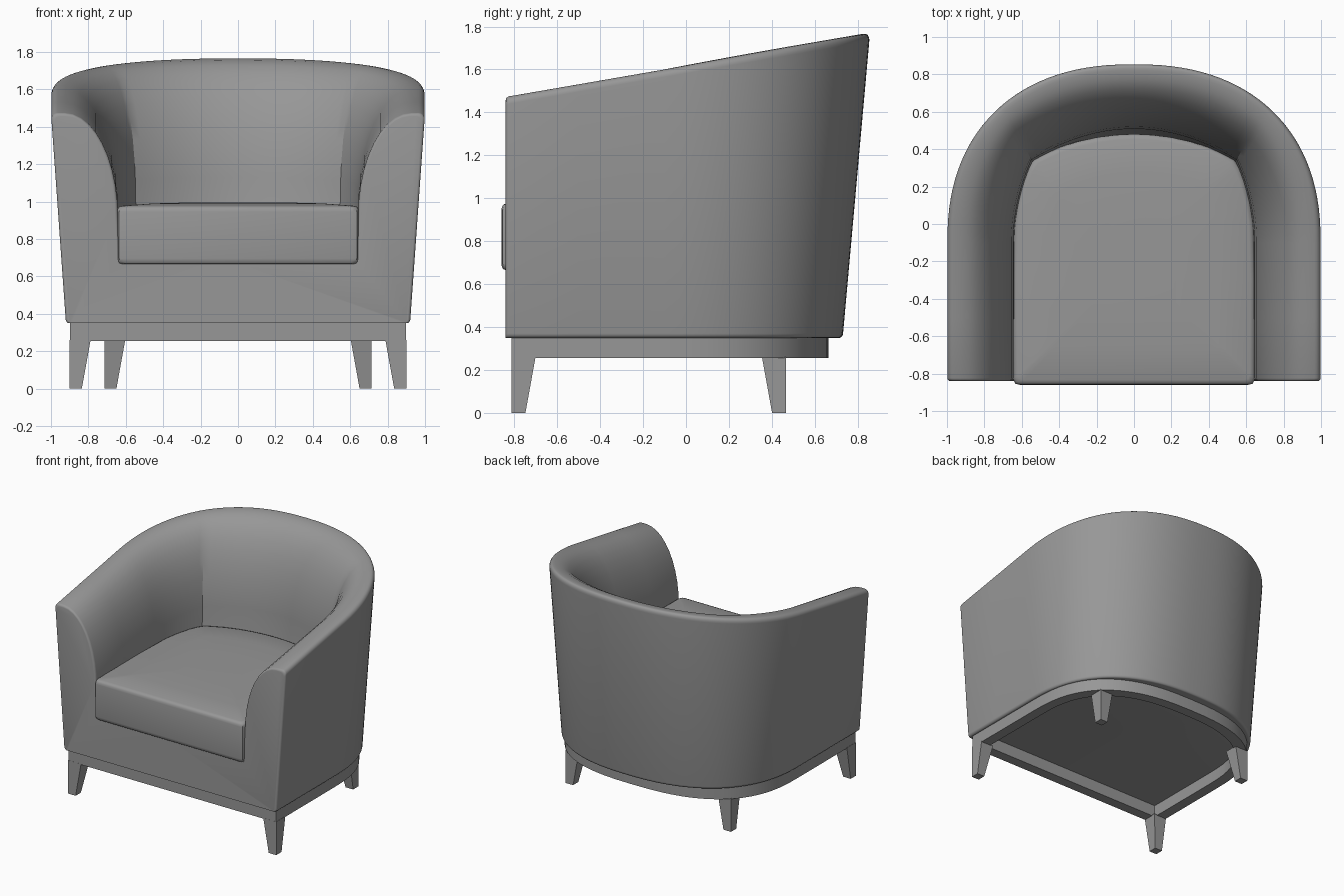
import bpy, bmesh, math

if "Cube" in bpy.data.objects:
    bpy.data.objects.remove(bpy.data.objects["Cube"])

grey = bpy.data.materials.new("dark_grey")
grey.diffuse_color = (0.31, 0.31, 0.31, 1)
grey.use_nodes = True
grey.node_tree.nodes["Principled BSDF"].inputs["Base Color"].default_value = grey.diffuse_color


def lerp(p, q, t):
    return tuple(a + (b - a) * t for a, b in zip(p, q))


def finish(bm, name, smooth=30):
    bmesh.ops.remove_doubles(bm, verts=bm.verts[:], dist=1e-4)
    bmesh.ops.recalc_face_normals(bm, faces=bm.faces[:])
    me = bpy.data.meshes.new(name)
    bm.to_mesh(me)
    bm.free()
    me.materials.append(grey)
    ob = bpy.data.objects.new(name, me)
    bpy.context.collection.objects.link(ob)
    bpy.ops.object.select_all(action='DESELECT')
    ob.select_set(True)
    bpy.context.view_layer.objects.active = ob
    if smooth:
        bpy.ops.object.shade_smooth_by_angle(angle=math.radians(smooth))
    return ob


def loft(bm, rings, closed):
    """Bridge successive point rings with quads."""
    vs = [[bm.verts.new(p) for p in r] for r in rings]
    n = len(vs[0])
    for a, b in zip(vs, vs[1:]):
        for i in range(n if closed else n - 1):
            j = (i + 1) % n
            bm.faces.new((a[i], a[j], b[j], b[i]))
    return vs


Y0 = -0.1  # where the straight arms turn into the rounded back


def rounded(deg, a, b, n):
    """Superellipse plan curve, 0 = side, 90 = middle of the back."""
    t = math.radians(deg)
    return (a * abs(math.cos(t)) ** (2 / n), Y0 + b * abs(math.sin(t)) ** (2 / n))


def inner(deg):
    """Inside wall plan: arm, then a crease at 48 degrees, then the back."""
    if deg <= 48:
        s = deg / 48
        return (0.642 - 0.095 * s * s, Y0 + 0.44 * s)
    x = 0.547 * (90 - deg) / 42
    return (x, 0.505 - 0.165 * (x / 0.547) ** 2)


# Body: tub shell and seat base as one half, mirrored
def section(top, bot, inn, e=0.0):
    zt = 1.472 + (top[1] + 0.84) * 0.173 - e
    z0 = 0.35
    back = min(max((top[1] - Y0) / 0.957, 0), 1)

    def at(t, z):
        o = lerp(bot, top, (z - z0) / (zt - z0))
        return (*lerp(o, inn, t), z)

    mid = min(inn[1], 0.3)
    pts = [(0, mid, z0)]
    for k in range(5):                       # rounded bottom edge
        f = math.radians(22.5 * k)
        pts.append(at(0.06 * (1 - math.sin(f)), z0 + 0.02 * (1 - math.cos(f))))
    edge = 0.1 - 0.04 * back
    for k in range(6):                       # rounded outer top edge
        f = math.radians(18 * k)
        pts.append(at(edge * (1 - math.cos(f)), zt - 0.035 * (1 - math.sin(f))))
    drop = 0.55 * (zt - 0.67) / 0.8
    start = 0.2 - 0.1 * back
    for k in range(11):                      # roll down to the inside wall
        f = math.radians(9 * k)
        pts.append((*lerp(top, inn, start + (1 - start) * math.sin(f)), zt - drop * (1 - math.cos(f))))
    pts.append((*lerp(top, inn, 1.04 + 0.1 * back), 0.67))
    pts.append((0, mid, 0.67))
    return pts


sections = []
for k in range(5):                           # softened front edge of the arms
    f = math.radians(22.5 * k)
    y, e = -0.84 + 0.016 * (1 - math.cos(f)), 0.016 * (1 - math.sin(f))
    sections.append(section((1 - e, y), (0.92 - e, y), (0.642 + e, y), e))
sections.append(section((1, -0.5), (0.92, -0.5), (0.642, -0.5)))
for d in range(0, 91, 3):
    sections.append(section(rounded(d, 1, 0.957, 2.3), rounded(d, 0.92, 0.83, 2.4), inner(d)))
bm = bmesh.new()
rows = loft(bm, sections, False)
bm.faces.new(rows[0])
bmesh.ops.mirror(bm, geom=bm.verts[:] + bm.edges[:] + bm.faces[:], axis='X', merge_dist=1e-4)
finish(bm, "tub_body")

# Seat cushion: plan outline with soft edges and a slight crown
half = [(0.61, -0.86), (0.635, -0.854), (0.646, -0.83), (0.648, -0.3), (0.64, 0),
        (0.622, 0.12), (0.59, 0.24), (0.565, 0.3), (0.535, 0.345), (0.47, 0.378),
        (0.4, 0.41), (0.3, 0.442), (0.2, 0.464), (0.1, 0.477)]
plan = half + [(0, 0.482)] + [(-x, y) for x, y in reversed(half)]
rings = []
for s, z in ((0.96, 0.665), (0.985, 0.668), (0.996, 0.678), (1, 0.695), (1, 0.945), (0.996, 0.96),
             (0.985, 0.971), (0.96, 0.977), (0.7, 0.99), (0.35, 0.996)):
    rings.append([(x * s, Y0 - 0.1 + (y - Y0 + 0.1) * s, z) for x, y in plan])
bm = bmesh.new()
rows = loft(bm, rings, True)
bm.faces.new(rows[0])
bm.faces.new(rows[-1])
finish(bm, "seat_cushion", 40)


# Base frame: hollow plinth following the body plan
def frame_plan(a, b, front):
    right = [(a, front)] + [rounded(d, a, b, 2.6) for d in range(0, 90, 5)]
    return right + [(0, Y0 + b)] + [(-x, y) for x, y in reversed(right)]


out, inn = frame_plan(0.898, 0.763, -0.812), frame_plan(0.815, 0.68, -0.73)
rings = [[(x, y, z) for x, y in p] for p, z in ((out, 0.255), (out, 0.36), (inn, 0.36), (inn, 0.255), (out, 0.255))]
bm = bmesh.new()
loft(bm, rings, True)
finish(bm, "base_frame")


# Legs: straight outer corner, tapered inner faces
def leg(name, x, y, sx, sy):
    bm = bmesh.new()
    rings = []
    for w, z in ((0.065, 0), (0.112, 0.26)):
        rings.append([(x, y, z), (x - sx * w, y, z), (x - sx * w, y - sy * w, z), (x, y - sy * w, z)])
    rows = loft(bm, rings, True)
    bm.faces.new(rows[0])
    bm.faces.new(rows[1])
    finish(bm, name, 0)


for side, s in (("right", 1), ("left", -1)):
    leg("front_leg_" + side, s * 0.9, -0.813, s, -1)
    leg("back_leg_" + side, s * 0.715, 0.466, s, 1)
